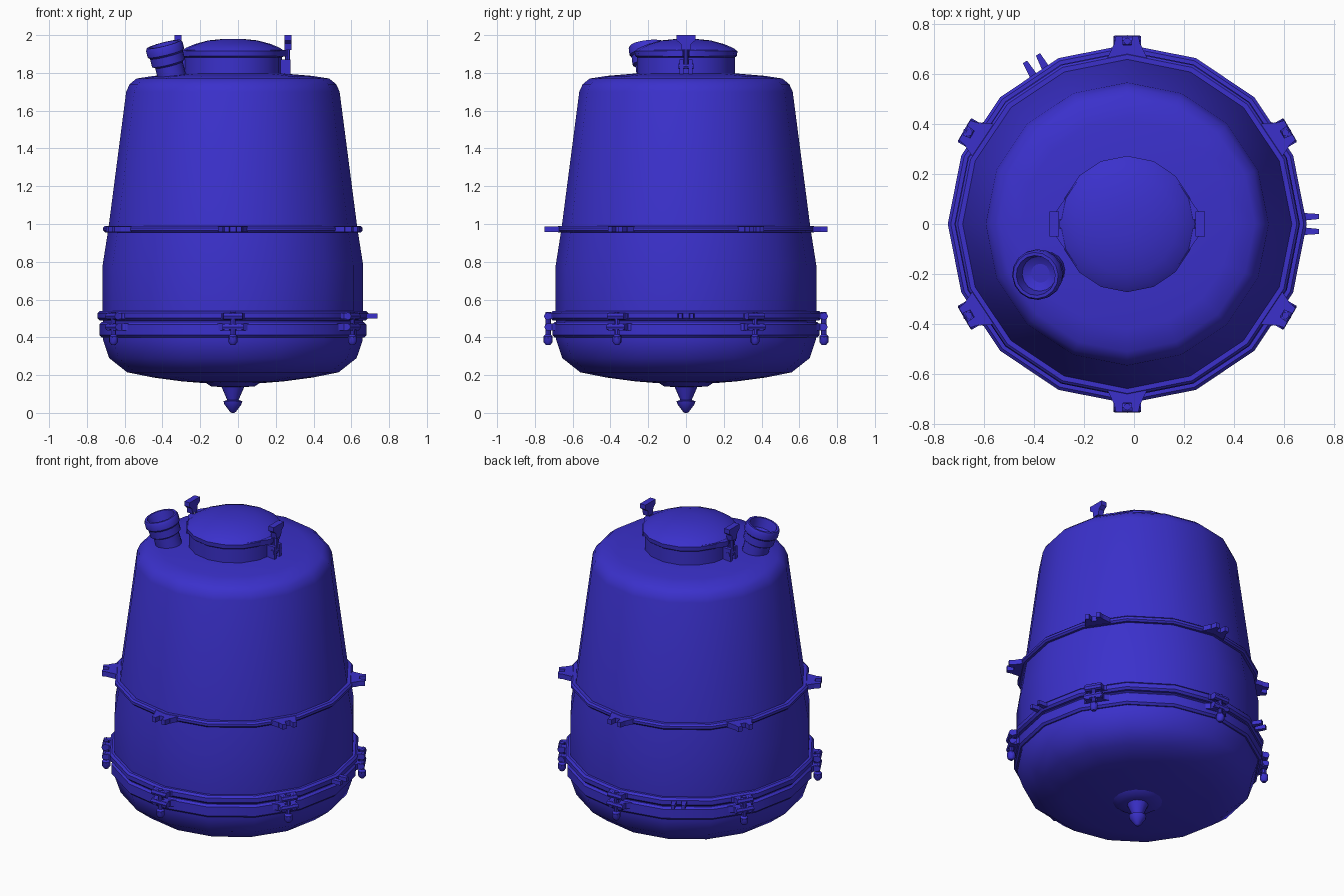
import bpy, bmesh
from math import sin, cos, pi, radians
from mathutils import Matrix, Vector

cube = bpy.data.objects.get("Cube")
if cube:
    bpy.data.objects.remove(cube)

blue = bpy.data.materials.new("blue_paint")
blue.use_nodes = True
blue.diffuse_color = (0.043, 0.03, 0.6, 1)
blue.node_tree.nodes["Principled BSDF"].inputs["Base Color"].default_value = blue.diffuse_color

AXIS = Vector((-0.027, 0, 0))  # vertical axis of the tank


def finish(name, bm, matrix, angle=40):
    bmesh.ops.recalc_face_normals(bm, faces=bm.faces)
    mesh = bpy.data.meshes.new(name)
    bm.to_mesh(mesh)
    bm.free()
    mesh.materials.append(blue)
    ob = bpy.data.objects.new(name, mesh)
    bpy.context.collection.objects.link(ob)
    ob.matrix_world = matrix
    bpy.ops.object.select_all(action='DESELECT')
    bpy.context.view_layer.objects.active = ob
    ob.select_set(True)
    bpy.ops.object.shade_smooth_by_angle(angle=radians(angle))
    return ob


def lathe(name, profile, sides=16, matrix=None, closed=False):
    """Turn (radius, height) points around local z; open profiles are capped."""
    bm = bmesh.new()
    rings = [[bm.verts.new((r * cos(2 * pi * i / sides), r * sin(2 * pi * i / sides), z))
              for i in range(sides)] for r, z in profile]
    pairs = list(zip(rings, rings[1:]))
    if closed:
        pairs.append((rings[-1], rings[0]))
    else:
        bm.faces.new(rings[0])
        bm.faces.new(rings[-1])
    for a, b in pairs:
        for i in range(sides):
            j = (i + 1) % sides
            bm.faces.new((a[i], a[j], b[j], b[i]))
    return finish(name, bm, matrix or Matrix.Translation(AXIS))


def prism(name, outline, z0, z1, matrix):
    """Extrude a flat outline upward."""
    bm = bmesh.new()
    face = bm.faces.new([bm.verts.new((x, y, z0)) for x, y in outline])
    up = bmesh.ops.extrude_face_region(bm, geom=[face])["geom"]
    bmesh.ops.translate(bm, vec=(0, 0, z1 - z0),
                        verts=[v for v in up if isinstance(v, bmesh.types.BMVert)])
    return finish(name, bm, matrix)


def box(name, x, y, z, matrix):
    return prism(name, [(x[0], y[0]), (x[1], y[0]), (x[1], y[1]), (x[0], y[1])], *z, matrix)


def rod(name, radius, start, end, matrix, sides=8):
    start, end = Vector(start), Vector(end)
    turn = (end - start).to_track_quat('Z', 'Y').to_matrix().to_4x4()
    length = (end - start).length
    return lathe(name, [(radius, 0), (radius, length)], sides,
                 matrix @ Matrix.Translation(start) @ turn)


def around(degrees):
    return Matrix.Translation(AXIS) @ Matrix.Rotation(radians(degrees), 4, 'Z')


# Tank: dished bottom, straight wall, tapered upper wall, rounded shoulder
lathe("tank_body", [(0.03, 0.155), (0.145, 0.157), (0.27, 0.167), (0.42, 0.187),
                    (0.56, 0.215), (0.655, 0.29), (0.687, 0.385), (0.69, 0.55),
                    (0.69, 0.78), (0.66, 0.97), (0.565, 1.70), (0.547, 1.74),
                    (0.51, 1.77), (0.42, 1.784), (0.265, 1.797), (0.1, 1.80)])

# Drain nozzle
lathe("drain_nozzle", [(0.145, 0.16), (0.115, 0.14), (0.06, 0.137), (0.03, 0.068),
                       (0.05, 0.062), (0.045, 0.045), (0.015, 0.005), (0.006, 0)])

# Neck and domed lid
lathe("neck", [(0.26, 1.78), (0.26, 1.89)])
lathe("lid", [(0.25, 1.875), (0.27, 1.89), (0.272, 1.915), (0.25, 1.932),
              (0.2, 1.953), (0.13, 1.972), (0.05, 1.98)])


# Bands around the tank
def band(name, inner, outer, z0, z1, bevel=0.01):
    lathe(name, [(inner, z0), (outer - bevel, z0), (outer, z0 + bevel),
                 (outer, z1 - bevel), (outer - bevel, z1), (inner, z1)], closed=True)


band("middle_band", 0.63, 0.687, 0.955, 0.99)
band("upper_flange", 0.66, 0.717, 0.49, 0.54, 0.012)
band("lower_flange", 0.66, 0.707, 0.40, 0.48, 0.012)


# Fork: a tapered foot with two prongs
def fork(name, inner, outer, z0, z1, m):
    mid = outer - 0.035
    prism(name + "_foot", [(inner, -0.09), (mid, -0.055), (mid, 0.055), (inner, 0.09)], z0, z1, m)
    for s in (-1, 1):
        prism(name + "_prong", [(mid - 0.01, s * 0.055), (outer, s * 0.045),
                                (outer, s * 0.02), (mid - 0.01, s * 0.015)], z0, z1, m)


# Six clamps on the flanges, six matching lugs on the middle band
for n in range(6):
    m = around(30 + 60 * n)
    fork("band_lug", 0.64, 0.75, 0.957, 0.988, m)
    fork("clamp_fork", 0.68, 0.745, 0.435, 0.472, m)
    fork("flange_fork", 0.68, 0.745, 0.498, 0.53, m)
    rod("clamp_bolt", 0.014, (0.73, 0, 0.385), (0.73, 0, 0.535), m)
    rod("clamp_upper_pin", 0.02, (0.732, -0.05, 0.512), (0.732, 0.05, 0.512), m)
    rod("clamp_lower_pin", 0.018, (0.732, -0.055, 0.455), (0.732, 0.055, 0.455), m)
    lathe("clamp_nut", [(0.012, 0.36), (0.024, 0.375), (0.024, 0.405), (0.014, 0.415)], 8,
          m @ Matrix.Translation((0.73, 0, 0)))

# Pairs of short prongs on the upper flange
for degrees in (0, 120):
    for s in (-1, 1):
        prism("flange_prong", [(0.69, s * 0.045), (0.765, s * 0.04),
                               (0.765, s * 0.02), (0.69, s * 0.012)],
              0.50, 0.525, around(degrees))

# Lid latches on both sides
for degrees in (0, 180):
    m = around(degrees)
    for s in (-1, 1):
        box("latch_bracket", (0.25, 0.305), sorted((s * 0.014, s * 0.034)), (1.79, 1.87), m)
        prism("lid_ear", [(0.2, s * 0.17), (0.285, s * 0.05), (0.285, s * 0.018),
                          (0.2, s * 0.018)], 1.888, 1.92, m)
    rod("latch_pin", 0.014, (0.29, -0.04, 1.835), (0.29, 0.04, 1.835), m)
    rod("latch_bolt", 0.013, (0.29, 0, 1.82), (0.29, 0, 1.97), m)
    # Wing handle, drawn flat and stood upright
    upright = m @ Matrix(((0, 0, 1, 0), (1, 0, 0, 0), (0, 1, 0, 0), (0, 0, 0, 1)))
    prism("latch_wing", [(-0.022, 1.92), (0.022, 1.92), (0.028, 1.955), (0.05, 1.972),
                         (0.05, 2.0), (-0.05, 2.0), (-0.05, 1.972), (-0.028, 1.955)],
          0.273, 0.31, upright)

# Tilted filler with an open cup
lean = Vector((-0.25, -0.12, 1)).to_track_quat('Z', 'Y').to_matrix().to_4x4()
filler = Matrix.Translation((-0.35, -0.185, 1.78)) @ lean
lathe("filler_stem", [(0.075, -0.02), (0.075, 0.1)], 16, filler)
lathe("filler_cup", [(0.075, 0.065), (0.09, 0.075), (0.09, 0.12), (0.1, 0.13), (0.1, 0.165),
                     (0.093, 0.178), (0.08, 0.178), (0.07, 0.12), (0.03, 0.095)], 16, filler)
